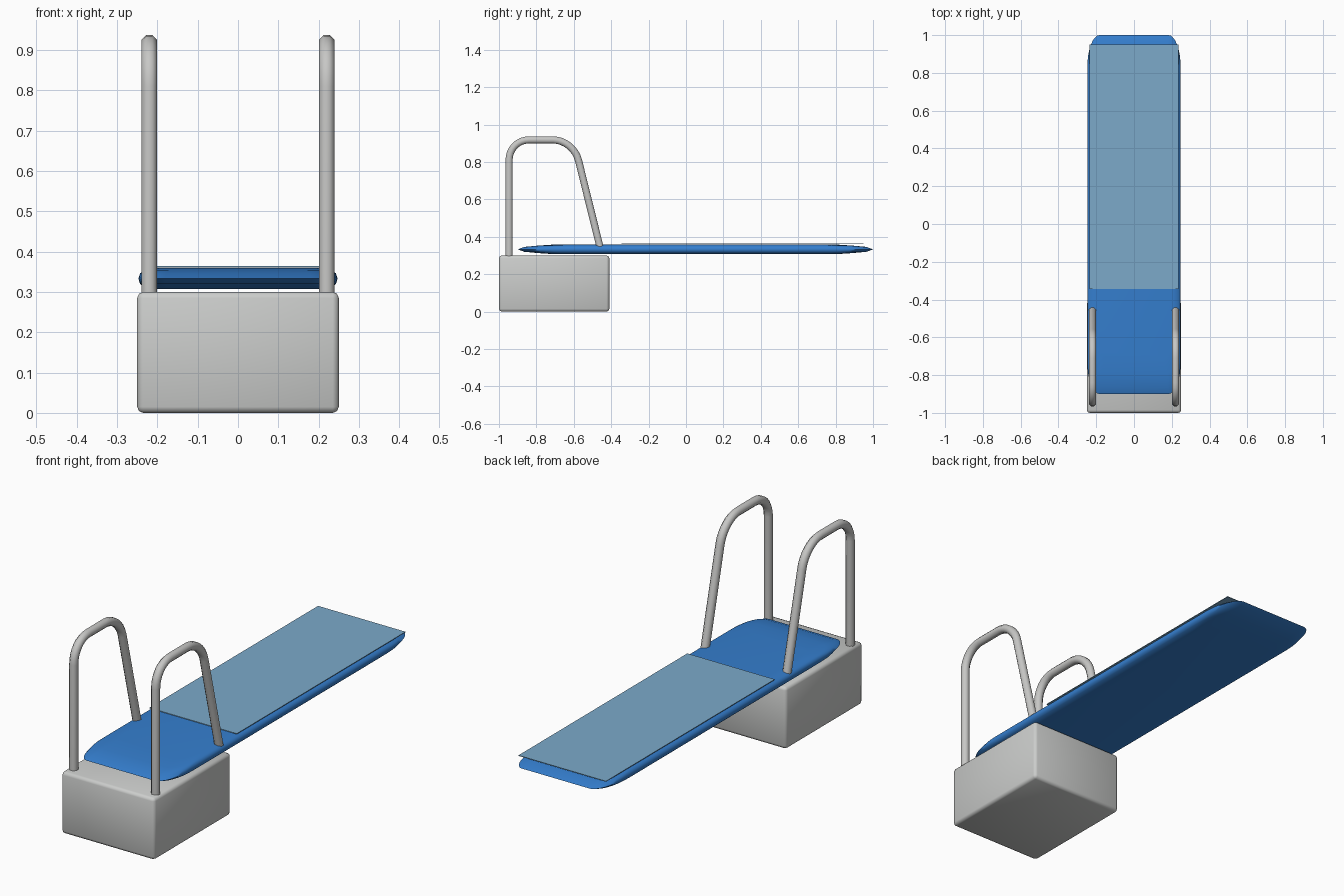
import bpy, bmesh, math
from mathutils import Vector

if "Cube" in bpy.data.objects:
    bpy.data.objects.remove(bpy.data.objects["Cube"])


def material(name, rgb):
    m = bpy.data.materials.new(name)
    m.diffuse_color = (*rgb, 1)
    m.use_nodes = True
    m.node_tree.nodes["Principled BSDF"].inputs["Base Color"].default_value = m.diffuse_color
    return m


GREY = material("light grey", (0.60, 0.61, 0.60))
STEEL = material("steel grey", (0.57, 0.57, 0.56))
BLUE = material("blue", (0.035, 0.21, 0.62))
PALE = material("pale blue", (0.20, 0.40, 0.59))


def finish(bm, name, mat, angle=None):
    bmesh.ops.recalc_face_normals(bm, faces=bm.faces)
    me = bpy.data.meshes.new(name)
    bm.to_mesh(me)
    bm.free()
    me.materials.append(mat)
    ob = bpy.data.objects.new(name, me)
    bpy.context.collection.objects.link(ob)
    if angle:
        bpy.ops.object.select_all(action='DESELECT')
        ob.select_set(True)
        bpy.context.view_layer.objects.active = ob
        bpy.ops.object.shade_smooth_by_angle(angle=math.radians(angle))
    return ob


def box(lo, hi):
    bm = bmesh.new()
    bmesh.ops.create_cube(bm, size=1)
    for v in bm.verts:
        v.co = [(a + b) / 2 + c * (b - a) for a, b, c in zip(lo, hi, v.co)]
    return bm


def loft(bm, rings):
    # skin a list of closed rings and cap both ends
    rings = [[bm.verts.new(p) for p in r] for r in rings]
    n = len(rings[0])
    for a, b in zip(rings, rings[1:]):
        for i in range(n):
            j = (i + 1) % n
            bm.faces.new((a[i], a[j], b[j], b[i]))
    bm.faces.new(rings[0][::-1])
    bm.faces.new(rings[-1])


# base block with softened edges
bm = box((-0.25, -1, 0), (0.25, -0.41, 0.30))
bmesh.ops.bevel(bm, geom=bm.edges[:], offset=0.015, segments=2, profile=0.5, affect='EDGES')
finish(bm, "base_block", GREY, 60)

# board: rounded outline, stacked rings thinning towards the rim
HX, HY, CY, CZ = 0.247, 0.95, 0.05, 0.333
RX, RY, STEPS = 0.065, 0.17, 8
outline = []
for q, (sx, sy) in enumerate(((1, 1), (-1, 1), (-1, -1), (1, -1))):
    for k in range(STEPS + 1):
        a = math.pi / 2 * (q + k / STEPS)
        x = sx * (HX - RX) + RX * math.cos(a)
        y = sy * (HY - RY) + RY * math.sin(a)
        outline.append((x, y))
half = [(0, 0, 0), (0.004, 0.035, 0.013), (0.012, 0.11, 0.020), (0.04, 0.20, 0.026)]
levels = [(ix, iy, -dz) for ix, iy, dz in half[:0:-1]] + half
bm = bmesh.new()
loft(bm, [[(x * (HX - ix) / HX, CY + y * (HY - iy) / HY, CZ + dz) for x, y in outline]
          for ix, iy, dz in levels])
finish(bm, "board", BLUE, 60)

# thin grip sheet on top of the board
finish(box((-0.235, -0.345, 0.361), (0.235, 0.95, 0.364)), "grip_sheet", PALE)


# handrails: octagonal tube swept along a bent path in the y-z plane
def bend(p0, corner, p1, n=8):
    p0, c, p1 = Vector(p0), Vector(corner), Vector(p1)
    h0, h1 = p0.lerp(c, 0.56), p1.lerp(c, 0.56)
    return [p0 * (1 - t) ** 3 + h0 * 3 * t * (1 - t) ** 2 + h1 * 3 * t * t * (1 - t) + p1 * t ** 3
            for t in (i / n for i in range(n + 1))]


path = ([Vector((-0.946, 0.285))]
        + bend((-0.946, 0.81), (-0.946, 0.918), (-0.84, 0.918))
        + bend((-0.71, 0.918), (-0.602, 0.918), (-0.575, 0.81))
        + [Vector((-0.458, 0.338))])
R = 0.019 / math.cos(math.pi / 8)
for side, cx in (("left", -0.22), ("right", 0.22)):
    rings = []
    for i, p in enumerate(path):
        d = (path[min(i + 1, len(path) - 1)] - path[max(i - 1, 0)]).normalized()
        if i == 1:
            d = Vector((0, 1))
        nrm = Vector((-d.y, d.x))
        ring = []
        for k in range(8):
            a = math.pi / 4 * (k + 0.5)
            q = p + nrm * R * math.sin(a)
            ring.append((cx + R * math.cos(a), q.x, q.y))
        rings.append(ring)
    bm = bmesh.new()
    loft(bm, rings)
    finish(bm, side + "_handrail", STEEL, 60)
